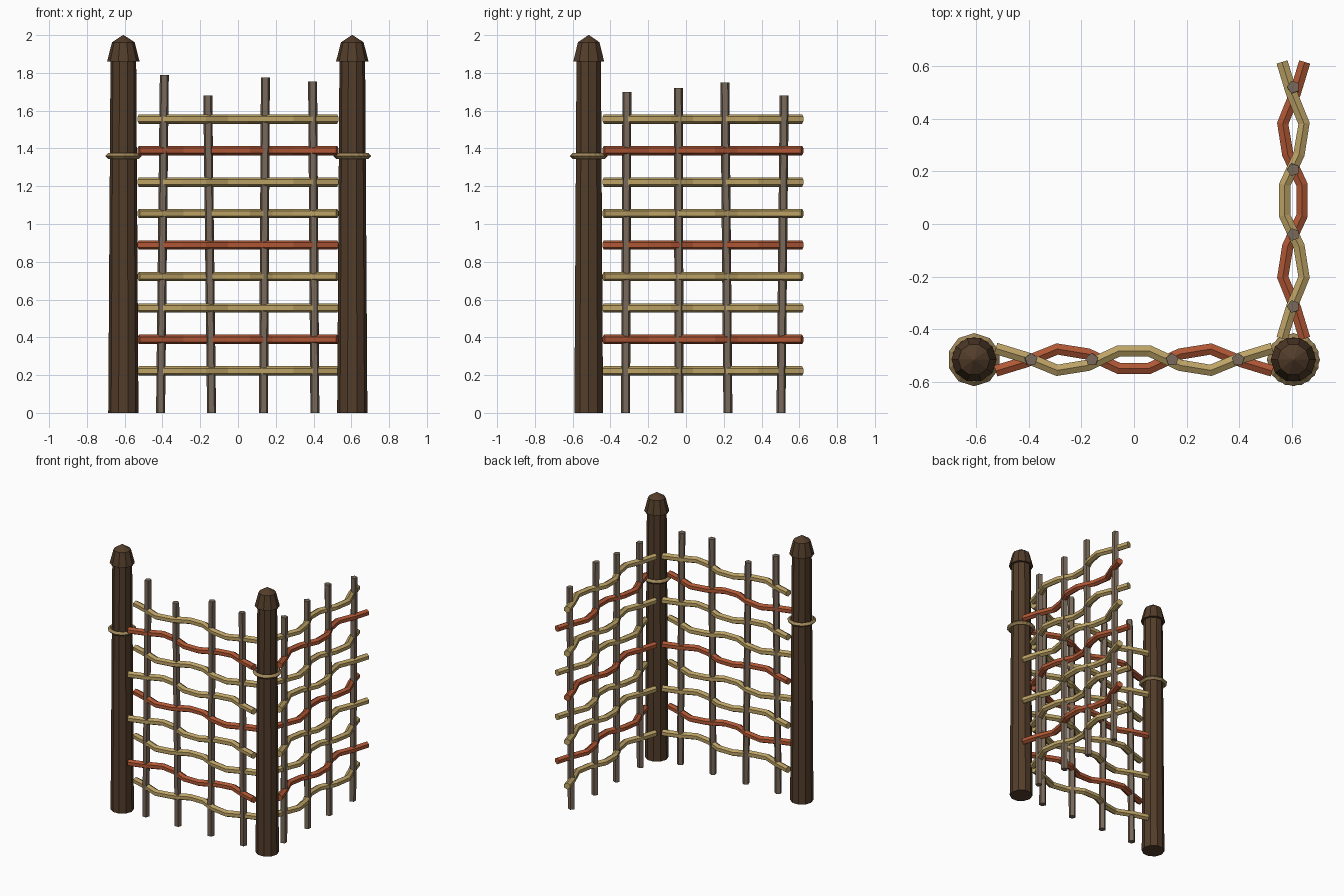
import bpy
import math
from mathutils import Vector, Matrix

if "Cube" in bpy.data.objects:
    bpy.data.objects.remove(bpy.data.objects["Cube"])


def material(name, rgb):
    m = bpy.data.materials.new(name)
    m.use_nodes = True
    colour = (*rgb, 1)
    m.diffuse_color = colour
    m.node_tree.nodes["Principled BSDF"].inputs["Base Color"].default_value = colour
    return m


DARK = material("dark wood", (0.085, 0.046, 0.023))
GREY = material("grey wood", (0.19, 0.14, 0.10))
STRAW = material("straw", (0.50, 0.36, 0.13))
RUST = material("rust red", (0.43, 0.095, 0.035))
ROPE = material("rope", (0.35, 0.24, 0.10))


def tube(name, rings, sides, mat, closed=False):
    """Skin a list of rings; each ring is (centre, axis u, axis v, radius, start angle)."""
    verts, faces = [], []
    for c, u, v, r, start in rings:
        for k in range(sides):
            a = start + math.tau * k / sides
            verts.append(c + u * (r * math.cos(a)) + v * (r * math.sin(a)))
    n = len(rings)
    for i in range(n if closed else n - 1):
        j = (i + 1) % n
        for k in range(sides):
            l = (k + 1) % sides
            faces.append((i * sides + k, i * sides + l, j * sides + l, j * sides + k))
    if not closed:
        faces.append(tuple(reversed(range(sides))))
        faces.append(tuple(range((n - 1) * sides, n * sides)))
    mesh = bpy.data.meshes.new(name)
    mesh.from_pydata(verts, [], faces)
    mesh.materials.append(mat)
    ob = bpy.data.objects.new(name, mesh)
    bpy.context.collection.objects.link(ob)
    return ob


X, Y, Z = Vector((1, 0, 0)), Vector((0, 1, 0)), Vector((0, 0, 1))


def lathe(name, x, y, profile, sides, mat, start=0.0):
    return tube(name, [(Vector((x, y, z)), X, Y, r, start) for r, z in profile], sides, mat)


def rope_ring(name, x, y, z, major, minor, sides, start):
    rings = []
    for k in range(sides):
        a = start + math.tau * k / sides
        out = Vector((math.cos(a), math.sin(a), 0))
        rings.append((Vector((x, y, z)) + out * major, out, Z, minor, 0))
    return tube(name, rings, 4, ROPE, closed=True)


# Posts with pointed caps and rope rings
for side, x in (("right", -0.607), ("left", 0.605)):
    lathe(side + "_post", x, -0.515, [(0.08, 0), (0.068, 1.87)], 10, DARK)
    lathe(side + "_post_cap", x, -0.515,
          [(0.086, 1.86), (0.06, 1.962), (0.002, 2.0)], 10, DARK)
    rope_ring(side + "_rope_ring", x, -0.515, 1.36, 0.085, 0.016, 10, math.pi / 10)
rope_ring("left_second_rope_ring", 0.605, -0.515, 1.36, 0.085, 0.016, 10, 0)

LENGTH, AMPLITUDE, STEPS = 1.05, 0.043, 9


def panel(name, origin, turn, stakes):
    place = Matrix.Translation(origin) @ Matrix.Rotation(turn, 4, "Z")
    # Leaning upright stakes: (foot, top, height)
    for i, (foot, top, height) in enumerate(stakes):
        ob = tube(f"{name}_stake_{i + 1}",
                  [(Vector((foot, 0, 0)), X, Y, 0.025, math.pi / 2),
                   (Vector((top, 0, height)), X, Y, 0.025, math.pi / 2)], 5, GREY)
        ob.data.transform(place)
    # Woven rods, swapping sides on every row
    for row in range(9):
        sign = 1 if row % 2 == 0 else -1
        z = 0.222 + row * 0.1667
        pts = [Vector((LENGTH * (k / STEPS - 0.5),
                       sign * AMPLITUDE * math.cos(2 * math.tau * k / STEPS), z))
               for k in range(STEPS + 1)]
        rings = []
        for k, p in enumerate(pts):
            along = (pts[min(k + 1, STEPS)] - pts[max(k - 1, 0)]).normalized()
            rings.append((p, Z.cross(along), Z, 0.025, math.pi / 2))
        ob = tube(f"{name}_rod_{row + 1}", rings, 6, RUST if row % 3 == 1 else STRAW)
        ob.data.transform(place)


panel("front", (0, -0.515, 0), 0,
      [(-0.41, -0.39, 1.79), (-0.14, -0.16, 1.68), (0.135, 0.145, 1.775), (0.407, 0.395, 1.755)])
panel("side", (0.605, 0.09, 0), math.pi / 2,
      [(-0.41, -0.403, 1.70), (-0.127, -0.13, 1.72), (0.132, 0.116, 1.75), (0.413, 0.43, 1.68)])
